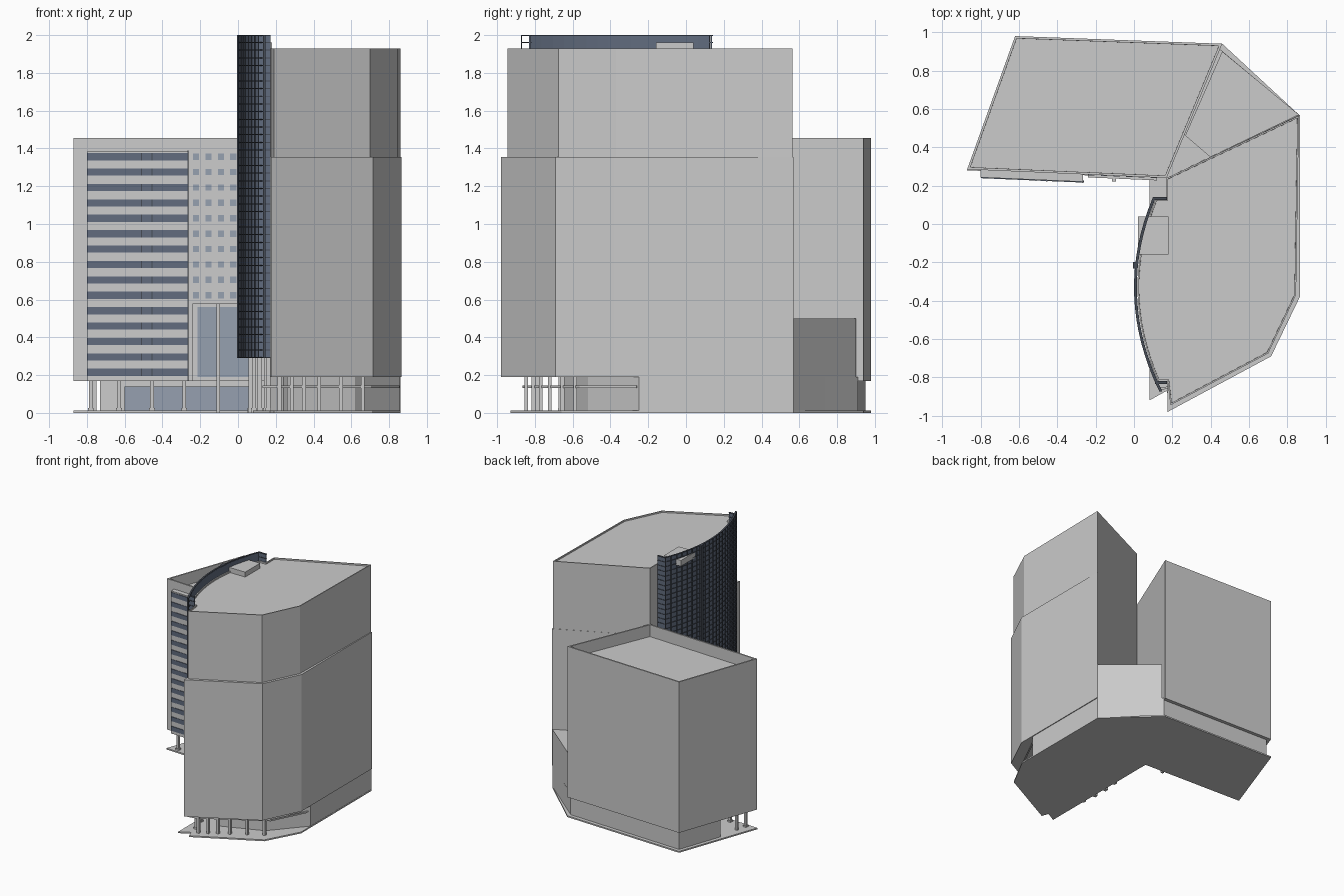
import bpy, bmesh
from mathutils import Vector

if "Cube" in bpy.data.objects:
    bpy.data.objects.remove(bpy.data.objects["Cube"])


def material(name, rgb):
    m = bpy.data.materials.new(name)
    m.diffuse_color = (*rgb, 1)
    m.use_nodes = True
    m.node_tree.nodes["Principled BSDF"].inputs["Base Color"].default_value = m.diffuse_color
    return m


GLASS = material("dark_glass", (0.12, 0.15, 0.21))
PALE = material("pale_glass", (0.30, 0.35, 0.43))
DARK = material("dark_metal", (0.06, 0.07, 0.09))


def prisms(name, items, mat=None, parapet=None):
    """One object made of upright prisms, each given as (outline, z0, z1)."""
    bm = bmesh.new()
    for pts, z0, z1 in items:
        face = bm.faces.new([bm.verts.new((x, y, z0)) for x, y in pts])
        face.normal_update()
        if face.normal.z < 0:
            face.normal_flip()
        ext = bmesh.ops.extrude_face_region(bm, geom=[face], use_keep_orig=True)["geom"]
        bmesh.ops.translate(bm, vec=(0, 0, z1 - z0),
                            verts=[g for g in ext if isinstance(g, bmesh.types.BMVert)])
        top = next(g for g in ext if isinstance(g, bmesh.types.BMFace))
        bmesh.ops.recalc_face_normals(bm, faces=bm.faces)
        if parapet:  # sunken roof behind a thin parapet
            for drop, thick in ((0, parapet[0]), (parapet[1], 0.0005)):
                bmesh.ops.inset_region(bm, faces=[top], thickness=thick, use_even_offset=True)
                bmesh.ops.translate(bm, verts=list(top.verts), vec=(0, 0, -drop))
    me = bpy.data.meshes.new(name)
    bm.to_mesh(me)
    bm.free()
    ob = bpy.data.objects.new(name, me)
    bpy.context.collection.objects.link(ob)
    if mat:
        me.materials.append(mat)
    return ob


def strip(path, t):
    """Outline of a band of thickness t along a path."""
    p = [Vector(q) for q in path]
    left, right = [], []
    for i, q in enumerate(p):
        d = (p[min(i + 1, len(p) - 1)] - p[max(i - 1, 0)]).normalized()
        n = Vector((-d.y, d.x)) * t / 2
        left.append(tuple(q + n))
        right.append(tuple(q - n))
    return left + right[::-1]


def box(x, y, sx, sy):
    return [(x - sx / 2, y - sy / 2), (x + sx / 2, y - sy / 2),
            (x + sx / 2, y + sy / 2), (x - sx / 2, y + sy / 2)]


def arc(y0, y1, n=16, off=0.0):
    """Bowed west front of the tower."""
    ys = [y0 + (y1 - y0) * i / n for i in range(n + 1)]
    return [(0.01 + off + 0.45 * (y + 0.33) ** 2, y) for y in ys]


def wall_y(x):
    return 0.285 - 0.043 * (x + 0.87)


def bay_y(x):
    return 0.243 - 0.043 * (x + 0.80)


def panel(x0, x1, line, t=0.008):
    return strip([(x0, line(x0)), (x1, line(x1))], t)


# ground slab and recessed ground floor
prisms("ground_slab", [([(-0.87, 0.28), (-0.62, 0.98), (0.46, 0.94), (0.86, 0.57), (0.86, -0.38),
                         (0.71, -0.66), (0.19, -0.93), (0.17, -0.87), (0.08, -0.92),
                         (0.08, 0.24)], 0, 0.012)])
prisms("ground_floor", [([(-0.73, 0.58), (-0.60, 0.95), (0.45, 0.91), (0.858, 0.57), (0.858, -0.25),
                          (0.62, -0.52), (0.26, -0.66), (0.26, 0.20), (0.17, 0.55)], 0.01, 0.19)])
prisms("ground_floor_glazing", [(strip([(-0.60, 0.571), (0.12, 0.547)], 0.01), 0.012, 0.14)], PALE)

# low wing with parapet
prisms("low_wing", [([(-0.87, 0.285), (-0.62, 0.98), (0.46, 0.94), (0.17, 0.24)], 0.17, 1.455)],
       parapet=(0.012, 0.1))

# low link between wing and tower
prisms("rear_link", [([(0.17, 0.24), (0.86, 0.57), (0.46, 0.90)], 0.0, 0.50),
                     ([(0.17, 0.24), (0.40, 0.35), (0.26, 0.47)], 0.5, 0.53)])

# projecting bay with ribbon windows
prisms("ribbon_bay", [([(-0.80, 0.285), (-0.80, 0.243), (-0.265, 0.22), (-0.265, 0.262)], 0.17, 1.385)])
rows = [0.196 + 0.0815 * i for i in range(15)]
prisms("ribbon_windows", [(panel(-0.798, -0.268, bay_y), z, z + 0.038) for z in rows], GLASS)
prisms("ribbon_mullions", [(panel(x - 0.003, x + 0.003, bay_y, 0.014), z, z + 0.038)
                           for z in rows for x in (-0.51, -0.455)], DARK)
prisms("bay_edge_trim", [(panel(-0.268, -0.262, bay_y, 0.012), 0.17, 1.39)], DARK)

# small square windows
prisms("square_windows", [(panel(x - 0.016, x + 0.016, wall_y), z + 0.003, z + 0.036)
                          for z in rows[5:] for x in (-0.222, -0.157, -0.09, -0.025, 0.04, 0.105)], PALE)

# tall entrance glazing with frame
prisms("entrance_frame", [(panel(-0.24, -0.215, wall_y, 0.03), 0.17, 0.58),
                          (panel(-0.24, 0.12, wall_y, 0.03), 0.56, 0.58),
                          (panel(-0.24, 0.12, wall_y, 0.03), 0.17, 0.19)])
prisms("entrance_glazing", [(panel(-0.215, 0.12, wall_y, 0.016), 0.19, 0.56)], PALE)

# tower: lower shaft, slightly smaller upper shaft, bowed front
prisms("tower_lower", [([(0.17, 0.24), (0.865, 0.57), (0.865, -0.38), (0.715, -0.69),
                         (0.175, -0.98)], 0.19, 1.355)])
prisms("tower_upper", [([(0.17, 0.24), (0.86, 0.565), (0.845, -0.37), (0.70, -0.675), (0.19, -0.945),
                         (0.175, -0.82)] + arc(-0.82, 0.13, off=0.008) + [(0.17, 0.13)], 1.355, 1.93)],
       parapet=(0.008, 0.012))
prisms("tower_bowed_part", [(arc(-0.82, 0.13, off=0.008) + [(0.18, 0.13), (0.18, -0.82)], 0.29, 1.355)])
prisms("roof_plant_box", [(box(0.10, -0.06, 0.16, 0.20), 1.91, 1.96)])

# curtain wall on the bowed front
ends = [[(0.11, -0.826), (0.172, -0.826)], [(0.10, 0.134), (0.172, 0.134)]]
prisms("curtain_glass", [(strip(arc(-0.825, 0.125), 0.01), 0.29, 1.995)]
       + [(strip(e, 0.008), 0.29, 1.995) for e in ends], GLASS)
levels = [0.29 + 0.0407 * i for i in range(43)]
prisms("curtain_floor_bars", [(strip(arc(-0.87, 0.135, off=-0.003), 0.014), min(z, 1.995), min(z, 1.995) + 0.005)
                              for z in levels]
       + [(strip(e, 0.016), min(z, 1.995), min(z, 1.995) + 0.005) for z in levels for e in ends], DARK)
prisms("curtain_mullions", [(box(x - 0.003, y, 0.014, 0.005), 0.29, 2.0)
                            for x, y in arc(-0.87, 0.135, 20)], DARK)
prisms("curtain_outer_fin", [(box(0.003, -0.215, 0.014, 0.035), 0.29, 2.0)], DARK)

# columns under the wing, the tower edge and the bowed front
prisms("wing_columns", [(box(x, wall_y(x) + 0.03, 0.02, 0.02), 0, 0.175)
                        for x in (-0.78, -0.63, -0.455, -0.285)]
       + [(box(-0.105, wall_y(-0.105) - 0.02, 0.02, 0.02), 0, 0.58),
          (box(-0.76, 0.40, 0.02, 0.02), 0, 0.175)])
prisms("tower_columns", [(box(x, -0.81 + 0.59 * (x - 0.28), 0.02, 0.02), 0, 0.195)
                         for x in (0.22, 0.285, 0.35, 0.43, 0.545, 0.66)])
prisms("bowed_front_columns", [(box(x + 0.055, y, 0.022, 0.022), 0, 0.295)
                               for x, y in arc(-0.79, 0.10, 7)])
prisms("column_bases", [(box(x, y, 0.03, 0.03), 0, 0.025) for x, y in
                        [(x, wall_y(x) + 0.03) for x in (-0.78, -0.63, -0.455, -0.285)]
                        + [(x + 0.055, y) for x, y in arc(-0.79, 0.10, 7)]])
prisms("tower_canopy_rail", [(strip([(0.13, -0.86), (0.20, -0.85), (0.70, -0.56), (0.85, -0.26)], 0.012),
                              0.132, 0.144)])
